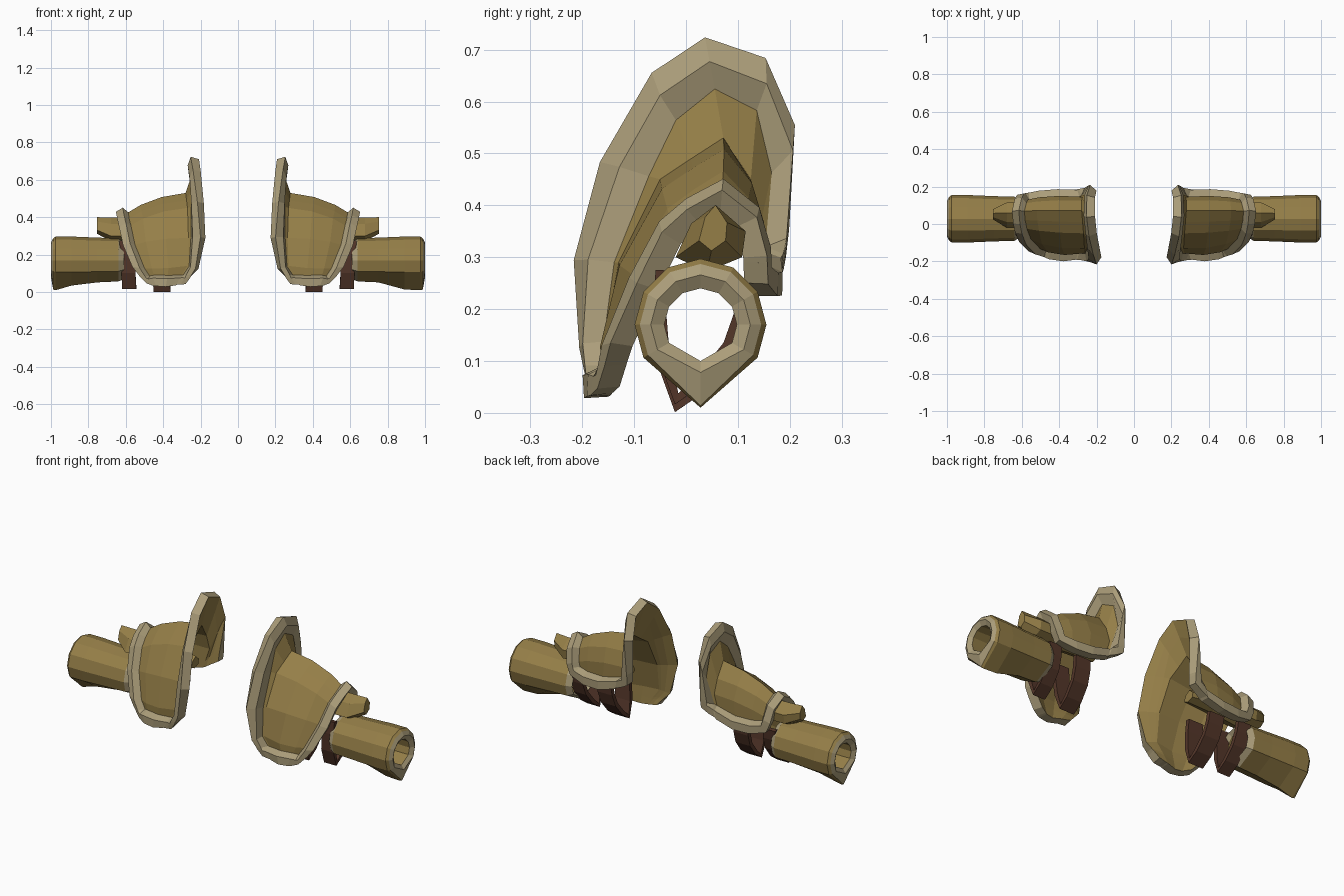
import bpy, bmesh, math
from mathutils import Vector

if "Cube" in bpy.data.objects:
    bpy.data.objects.remove(bpy.data.objects["Cube"])


def material(name, color):
    m = bpy.data.materials.new(name)
    m.diffuse_color = (*color, 1)
    m.use_nodes = True
    m.node_tree.nodes["Principled BSDF"].inputs["Base Color"].default_value = m.diffuse_color
    return m


TAN = material("tan leather", (0.30, 0.21, 0.064))
PALE = material("pale trim", (0.41, 0.34, 0.195))
BROWN = material("brown strap", (0.09, 0.038, 0.023))


def finish(bm, name, mats, thickness=0):
    bmesh.ops.recalc_face_normals(bm, faces=bm.faces[:])
    me = bpy.data.meshes.new(name)
    bm.to_mesh(me)
    bm.free()
    ob = bpy.data.objects.new(name, me)
    bpy.context.collection.objects.link(ob)
    for m in mats:
        me.materials.append(m)
    if thickness:
        mod = ob.modifiers.new("thickness", 'SOLIDIFY')
        mod.thickness = thickness
        mod.offset = 0
    return ob


def grid(rows, side, closed=False, cap=False):
    """Skin rows of points; closed joins each row into a ring."""
    bm = bmesh.new()
    vs = [[bm.verts.new((p[0] * side, p[1], p[2])) for p in r] for r in rows]
    n = len(rows[0])
    for i in range(len(rows) - 1):
        for j in range(n if closed else n - 1):
            k = (j + 1) % n
            bm.faces.new((vs[i][j], vs[i][k], vs[i + 1][k], vs[i + 1][j]))
    if cap:
        bm.faces.new(vs[0])
        bm.faces.new(vs[-1])
    return bm


# Shoulder shell stations from front tip, over the top, to the back edge:
# collar edge, collar base, outer edge
STATIONS = [
    ((.28, -.150, .05), (.335, -.152, .04), (.475, -.137, .05)),
    ((.215, -.171, .125), (.27, -.157, .14), (.55, -.112, .13)),
    ((.18, -.186, .29), (.265, -.13, .29), (.60, -.062, .24)),
    ((.19, -.142, .476), (.27, -.05, .45), (.62, -.018, .33)),
    ((.208, -.052, .646), (.275, .01, .49), (.63, .024, .367)),
    ((.218, .04, .713), (.28, .072, .53), (.633, .067, .398)),
    ((.218, .144, .674), (.28, .125, .45), (.625, .105, .362)),
    ((.208, .184, .55), (.275, .145, .37), (.617, .12, .30)),
    ((.225, .156, .305), (.31, .147, .255), (.595, .122, .25)),
]


def toward(a, b, dist, limit):
    return a.lerp(b, min(dist / (b - a).length, limit))


def shell_rows():
    rows = []
    last = len(STATIONS) - 1
    for i, st in enumerate(STATIONS):
        c, b, o = map(Vector, st)
        out = Vector((0, b.y - .03, b.z - .2)).normalized()
        if i in (0, last):
            out = Vector((0, -.5, -.5)) if i == 0 else Vector((0, .4, -1))
        # the dome bulges between collar and outer edge
        m1, m2 = (b.lerp(o, t) + out * .026 for t in (.36, .68))
        rows.append([c, toward(c, b, .05, .5), toward(c, b, .095, .85), b, m1, m2,
                     toward(o, m2, .055, .8), toward(o, m2, .042, .6), o])
    # border rows at the front tip and the back edge
    for _ in range(2):
        a, b = rows[0], rows[1]
        rows[1:1] = [[toward(p, q, d, .8) for p, q in zip(a, b)] for d in (.045, .06)]
        rows.reverse()
    return rows


def shoulder(side, tag):
    rows = shell_rows()
    bm = grid(rows, side)
    bm.normal_update()
    bm.verts.ensure_lookup_table()
    n, m = len(rows), len(rows[0])
    sign = 1 if bm.verts[4 * m + 4].normal.y < 0 else -1
    normals = [v.normal * sign for v in bm.verts]
    base = [v.co.copy() for v in bm.verts]
    bm.free()

    # outer skin with a raised, sloped border; plain inner skin
    bm = bmesh.new()

    def depth(i, j):
        return min(i, j, n - 1 - i, m - 1 - j)

    outer, inner = {}, {}
    for i in range(n):
        for j in range(m):
            k = i * m + j
            raise_by = .037 if depth(i, j) < 2 else 0
            outer[i, j] = bm.verts.new(base[k] + normals[k] * raise_by)
            inner[i, j] = bm.verts.new(base[k] - normals[k] * .01)
    for i in range(n - 1):
        for j in range(m - 1):
            q = [(i, j), (i, j + 1), (i + 1, j + 1), (i + 1, j)]
            f = bm.faces.new([outer[p] for p in q])
            f.material_index = int(min(depth(*p) for p in q) < 2)
            bm.faces.new([inner[p] for p in reversed(q)])
    loop = ([(0, j) for j in range(m)] + [(i, m - 1) for i in range(1, n)]
            + [(n - 1, j) for j in range(m - 2, -1, -1)]
            + [(i, 0) for i in range(n - 2, 0, -1)])
    for a, b in zip(loop, loop[1:] + loop[:1]):
        f = bm.faces.new((outer[a], outer[b], inner[b], inner[a]))
        f.material_index = 1
    finish(bm, "shoulder_shell" + tag, [TAN, PALE])


def cuff(side, tag):
    # ring: x, radius, height of the pointed bottom
    tip_start = .035 if side < 0 else .014
    rings = [(.63, .085, .085), (.61, .10, .07), (.64, .118, .057),
             (.75, .121, .052), (.89, .127, tip_start), (.975, .127, .01),
             (.988, .117, .014), (1.0, .096, .078), (.985, .07, .10),
             (.63, .085, .085)]
    angles = [90, 60, 30, 0, -30, -90, -150, 180, 150, 120]
    rows = []
    for x, r, low in rings:
        rows.append([(x, .028 + r * math.cos(math.radians(a)),
                      low if a == -90 else .17 + r * math.sin(math.radians(a)))
                     for a in angles])
    bm = grid(rows, side, closed=True)
    bm.faces.ensure_lookup_table()
    for i, f in enumerate(bm.faces):
        f.material_index = 1 if i // 10 in (0, 1, 6, 7) else 0
    bmesh.ops.remove_doubles(bm, verts=bm.verts[:], dist=.0005)
    finish(bm, "arm_cuff" + tag, [TAN, PALE])


def lug(side, tag):
    # faceted connector running from inside the shell to a wedge over the cuff
    section = [(-.02, .30), (.01, .365), (.06, .398), (.115, .35), (.108, .30), (.04, .272)]
    rows = []
    for x, sy, sz, lift in ((.30, .5, .5, -.02), (.45, .8, .8, 0), (.60, 1.0, 1.0, 0),
                            (.68, 1.0, 1.0, 0), (.755, .4, .7, .02)):
        rows.append([(x, .055 + (y - .055) * sy, .34 + lift + (z - .34) * sz)
                     for y, z in section])
    finish(grid(rows, side, closed=True, cap=True), "connector_lug" + tag, [TAN])


def strap(side, tag, name, x0, x1, lean, lift):
    # band hanging in a loop under the arm
    path = [(-.048, .26), (-.05, .19), (-.042, .09), (-.018, .012),
            (.03, .05), (.082, .115), (.105, .18), (.112, .235)]
    rows = []
    for y, z in path:
        dx = lean * (.28 - z)
        rows.append([(x0 + dx, y, z + lift), (x1 + dx, y, z + lift)])
    finish(grid(rows, side), name + tag, [BROWN], .022)


for side, tag in ((1, "_right"), (-1, "_left")):
    shoulder(side, tag)
    cuff(side, tag)
    lug(side, tag)
    strap(side, tag, "inner_strap", .38, .47, -.07, 0)
    strap(side, tag, "outer_strap", .56, .635, -.06, .015)
